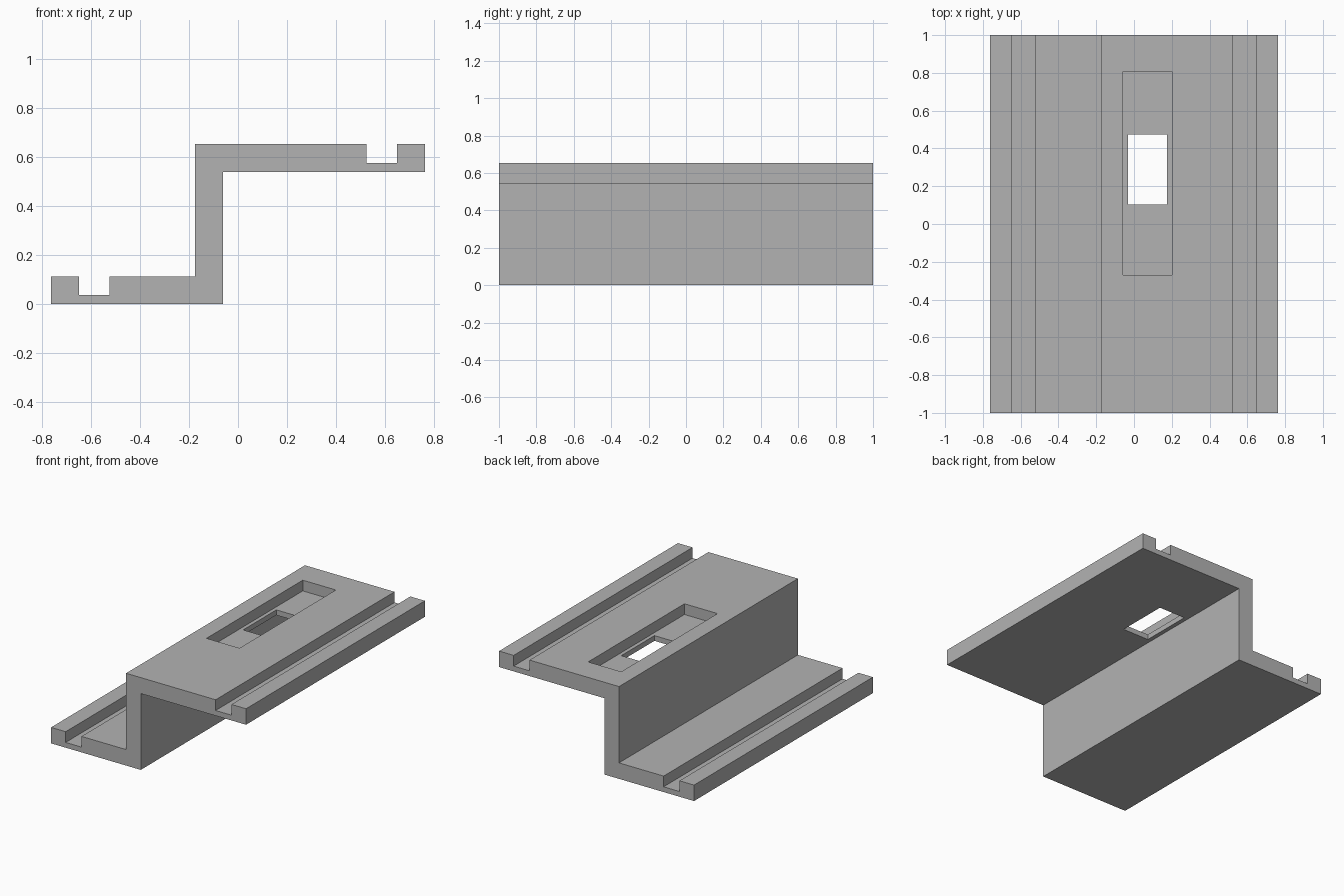
import bpy
import bmesh

default = bpy.data.objects.get("Cube")
if default:
    bpy.data.objects.remove(default, do_unlink=True)

grey = bpy.data.materials.new("plain grey")
grey.use_nodes = True
colour = (0.45, 0.45, 0.45, 1)
grey.diffuse_color = colour
grey.node_tree.nodes["Principled BSDF"].inputs["Base Color"].default_value = colour


def extrude_profile(name, outline, y0, y1):
    """Make a solid by sweeping an x-z outline from y0 to y1."""
    bm = bmesh.new()
    face = bm.faces.new([bm.verts.new((x, y0, z)) for x, z in outline])
    swept = bmesh.ops.extrude_face_region(bm, geom=[face])["geom"]
    verts = [v for v in swept if isinstance(v, bmesh.types.BMVert)]
    bmesh.ops.translate(bm, verts=verts, vec=(0, y1 - y0, 0))
    bmesh.ops.recalc_face_normals(bm, faces=bm.faces[:])
    mesh = bpy.data.meshes.new(name)
    bm.to_mesh(mesh)
    bm.free()
    mesh.materials.append(grey)
    obj = bpy.data.objects.new(name, mesh)
    bpy.context.collection.objects.link(obj)
    return obj


def cut_box(target, name, x0, x1, y0, y1, z0, z1):
    """Subtract a box from the target."""
    box = extrude_profile(name, [(x0, z0), (x1, z0), (x1, z1), (x0, z1)], y0, y1)
    box.hide_render = True
    mod = target.modifiers.new(name, "BOOLEAN")
    mod.operation = "DIFFERENCE"
    mod.solver = "EXACT"
    mod.object = box
    bpy.context.view_layer.objects.active = target
    bpy.ops.object.modifier_apply(modifier=mod.name)
    bpy.data.objects.remove(box, do_unlink=True)


# Main dimensions
half, height, thick = 0.763, 0.653, 0.113
wall_left, wall_right = -0.176, -0.061
groove_in, groove_out, groove_depth = 0.525, 0.649, 0.076
shelf = height - thick
floor = height - groove_depth

# Stepped bracket with a groove along each flange
bracket = extrude_profile("stepped_bracket", [
    (-half, 0), (wall_right, 0), (wall_right, shelf), (half, shelf),
    (half, height), (groove_out, height), (groove_out, floor),
    (groove_in, floor), (groove_in, height), (wall_left, height),
    (wall_left, thick), (-groove_in, thick), (-groove_in, thick - groove_depth),
    (-groove_out, thick - groove_depth), (-groove_out, thick), (-half, thick),
], -1, 1)

# Shallow pocket in the upper flange, then the window through its floor
cut_box(bracket, "pocket", -0.058, 0.201, -0.27, 0.807, floor, height + 0.1)
cut_box(bracket, "window", -0.032, 0.175, 0.103, 0.474, shelf - 0.1, height + 0.1)
